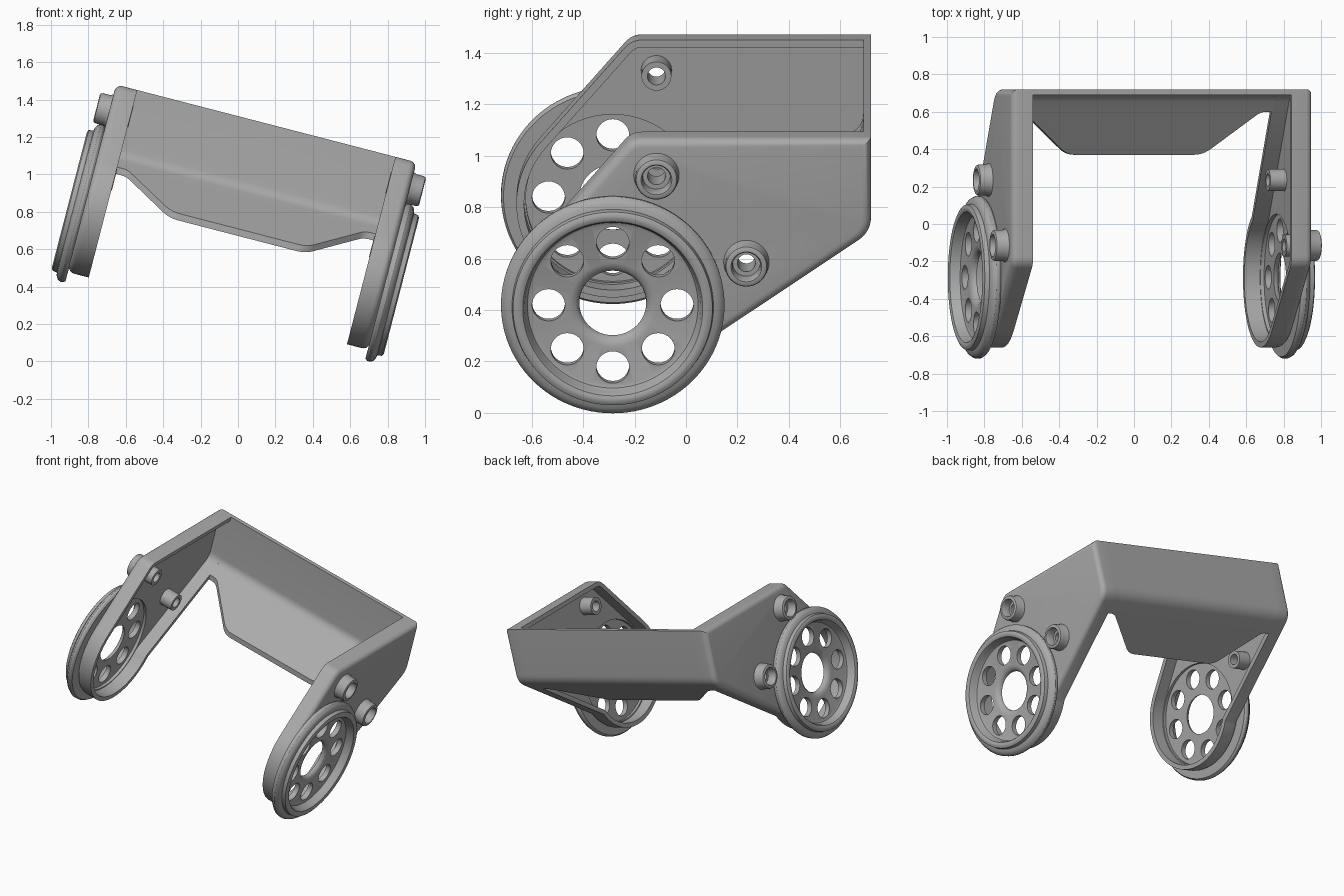
import bpy, bmesh
from math import sin, cos, pi, radians
from mathutils import Matrix, Vector

cube = bpy.data.objects.get("Cube")
if cube:
    bpy.data.objects.remove(cube, do_unlink=True)

# The whole bracket leans sideways about the y axis
LEAN = Matrix.Rotation(radians(14.5), 4, 'Y') @ Matrix.Translation((-0.172, 0, 0))
WHEEL = (-0.285, 0.61)                     # wheel axis (y, z)
BOSSES = [(-0.115, 1.125), (0.235, 0.775)]  # screw bosses (y, z)
WALL = 0.03
INNER, OUTER = 0.713, 0.83                 # arm depth along x

grey = bpy.data.materials.new("plain grey")
grey.use_nodes = True
grey.diffuse_color = (0.4, 0.4, 0.4, 1)
grey.node_tree.nodes["Principled BSDF"].inputs["Base Color"].default_value = (0.4, 0.4, 0.4, 1)


def make(name, bm):
    bmesh.ops.recalc_face_normals(bm, faces=bm.faces)
    mesh = bpy.data.meshes.new(name)
    bm.to_mesh(mesh)
    bm.free()
    ob = bpy.data.objects.new(name, mesh)
    bpy.context.collection.objects.link(ob)
    ob.matrix_world = LEAN
    mesh.materials.append(grey)
    return ob


def loft(bm, loops, closed=False):
    """Join loops of points with quads; cap the ends or close the ring."""
    rows = [[bm.verts.new(p) for p in loop] for loop in loops]
    n = len(rows[0])
    pairs = list(zip(rows, rows[1:]))
    if closed:
        pairs.append((rows[-1], rows[0]))
    for a, b in pairs:
        for i in range(n):
            j = (i + 1) % n
            bm.faces.new((a[i], a[j], b[j], b[i]))
    if not closed:
        bm.faces.new(rows[0])
        bm.faces.new(rows[-1])


def lathe(bm, profile, centre, n, closed=True):
    """Spin (x, radius) points about an axis along x."""
    loft(bm, [[(x, centre[0] + r * cos(2 * pi * i / n), centre[1] + r * sin(2 * pi * i / n))
               for i in range(n)] for x, r in profile], closed)


def rounded(points, steps=6):
    """Round the corners of a polygon of (a, b, radius)."""
    out = []
    for i, (a, b, r) in enumerate(points):
        p = Vector((a, b))
        if not r:
            out.append(p)
            continue
        u = (Vector(points[i - 1][:2]) - p).normalized() * r
        v = (Vector(points[(i + 1) % len(points)][:2]) - p).normalized() * r
        for k in range(steps + 1):
            t = k / steps
            out.append(p + u * (1 - t) ** 2 + v * t ** 2)
    return out


def inset(poly, d):
    """Move every side of an anticlockwise polygon inwards by d."""
    out = []
    for i, p in enumerate(poly):
        e = (p - poly[i - 1]).normalized()
        f = (poly[(i + 1) % len(poly)] - p).normalized()
        n1, n2 = Vector((-e.y, e.x)), Vector((-f.y, f.x))
        out.append(p + (n1 + n2) * d / (1 + n1.dot(n2)))
    return out


def boolean(ob, cutter, operation):
    mod = ob.modifiers.new("cut", 'BOOLEAN')
    mod.object, mod.operation, mod.solver = cutter, operation, 'EXACT'
    cutter.hide_render = True


def finish(ob, mirror=True):
    """Mirror to the other side, apply modifiers and shade."""
    if mirror:
        ob.modifiers.new("mirror", 'MIRROR')
    bpy.ops.object.select_all(action='DESELECT')
    ob.select_set(True)
    bpy.context.view_layer.objects.active = ob
    bpy.context.view_layer.update()
    bpy.ops.object.convert(target='MESH')
    bpy.ops.object.shade_smooth_by_angle(angle=radians(32))


cutters = []

# Side arms: hollow trays with a rim, wrapping round the wheel
arc = [(WHEEL[0] + 0.375 * cos(radians(139.2 + 190.8 * i / 48)),
        WHEEL[1] + 0.375 * sin(radians(139.2 + 190.8 * i / 48)), 0) for i in range(49)]
outline = rounded([(0.72, 1.27, 0), (-0.211, 1.27, 0.04)] + arc + [(0.72, 0.89, 0.06)])
edge = 0.035
section = [(OUTER - WALL, WALL), (INNER, WALL), (INNER, 0)]
section += [(OUTER - edge + edge * sin(pi / 2 * k / 5), edge - edge * cos(pi / 2 * k / 5))
            for k in range(6)]
bm = bmesh.new()
loft(bm, [[(x, p.x, p.y) for p in inset(outline, d)] for x, d in section])
arms = make("side_arms", bm)

bm = bmesh.new()
lathe(bm, [(0.76, 0.338), (0.9, 0.338)], WHEEL, 64, False)
for c in BOSSES:
    lathe(bm, [(0.76, 0.05), (0.9, 0.05)], c, 32, False)
cutters.append(make("arm_hole_cutter", bm))
boolean(arms, cutters[-1], 'DIFFERENCE')
finish(arms)

# Wheels: disc with a raised ring and a wider tyre
bm = bmesh.new()
lathe(bm, [(0.82, 0.13), (0.835, 0.133), (0.848, 0.145), (0.855, 0.168), (0.855, 0.32),
           (0.86, 0.332), (0.87, 0.338), (0.9, 0.343), (0.912, 0.35), (0.917, 0.362),
           (0.917, 0.375), (0.91, 0.388), (0.885, 0.392), (0.881, 0.41), (0.871, 0.426),
           (0.855, 0.435), (0.84, 0.434), (0.828, 0.425), (0.828, 0.35), (0.82, 0.345)],
      WHEEL, 96)
wheels = make("wheels", bm)

# Eight lightening holes in each disc
bm = bmesh.new()
for i in range(8):
    a = i * pi / 4
    lathe(bm, [(0.78, 0.064), (0.9, 0.064)],
          (WHEEL[0] + 0.25 * cos(a), WHEEL[1] + 0.25 * sin(a)), 32, False)
cutters.append(make("wheel_hole_cutter", bm))
boolean(wheels, cutters[-1], 'DIFFERENCE')
finish(wheels)

# Screw bosses: cup outside, narrow post inside
bm = bmesh.new()
for c in BOSSES:
    lathe(bm, [(0.71, 0.035), (0.71, 0.058), (0.81, 0.06), (0.82, 0.09), (0.835, 0.088),
               (0.845, 0.083), (0.885, 0.083), (0.896, 0.079), (0.9, 0.07), (0.9, 0.06),
               (0.89, 0.055), (0.84, 0.053), (0.84, 0.035)], c, 40)
finish(make("screw_bosses", bm))

# Back panel with its floor bent forward
outer = rounded([(0.37, 0.65, 0), (0.72, 0.89, 0.06), (0.72, 1.27, 0)])
inner = rounded([(0.353, 0.675, 0), (0.69, 0.906, 0.04), (0.69, 1.27, 0)])
bm = bmesh.new()
loft(bm, [[(x, p.x, p.y) for p in outer + inner[::-1]] for x in (-0.72, 0.72)])
panel = make("back_panel", bm)

# Trim the floor to a tapered tongue
half = [(0.375, 0.37, 0.05), (0.656, 0.6, 0.03), (0.8, 0.6, 0), (0.8, 0.8, 0)]
plan = rounded(half + [(-a, b, r) for a, b, r in half[::-1]])
bm = bmesh.new()
loft(bm, [[(p.x, p.y, z) for p in plan] for z in (0.3, 1.6)])
cutters.append(make("panel_trim", bm))
boolean(panel, cutters[-1], 'INTERSECT')
finish(panel, mirror=False)

for c in cutters:
    bpy.data.objects.remove(c, do_unlink=True)
